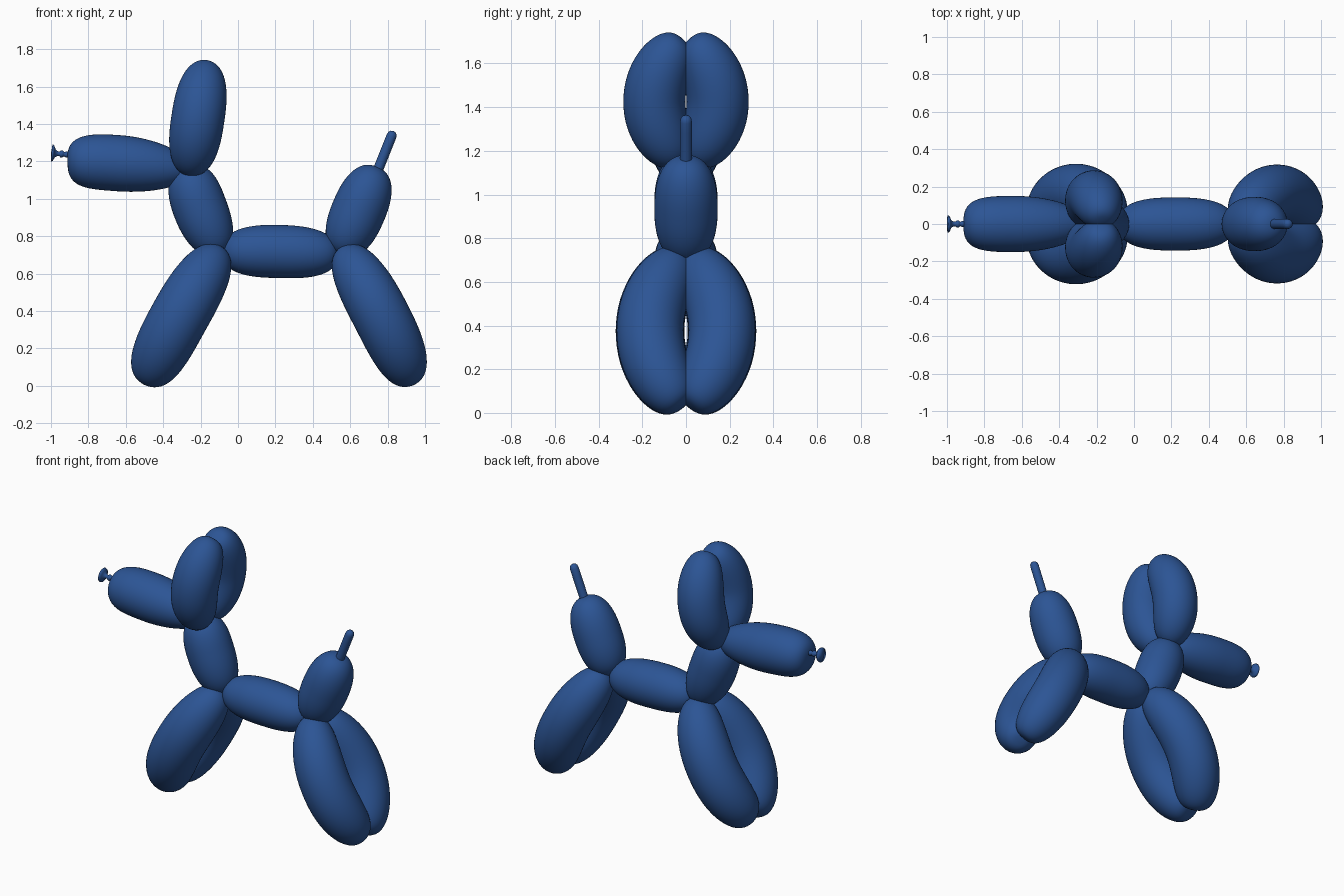
import bpy, bmesh, math
from mathutils import Vector

if "Cube" in bpy.data.objects:
    bpy.data.objects.remove(bpy.data.objects["Cube"])

blue = bpy.data.materials.new("blue")
blue.diffuse_color = (0.025, 0.09, 0.3, 1)
blue.use_nodes = True
blue.node_tree.nodes["Principled BSDF"].inputs["Base Color"].default_value = blue.diffuse_color
SIDES, RINGS = 48, 40


def sweep(name, path, radii, mirror=False):
    """Round tube with one radius per path point, closed at both ends."""
    bm = bmesh.new()
    rings = []
    for i in range(1, len(path) - 1):
        t = (path[i + 1] - path[i - 1]).normalized()
        a = t.cross(Vector((0, 1, 0))).normalized()
        b = t.cross(a)
        rings.append([bm.verts.new(path[i] + radii[i] * (
            a * math.cos(math.tau * k / SIDES) + b * math.sin(math.tau * k / SIDES)))
            for k in range(SIDES)])
    for r, q in zip(rings, rings[1:]):
        for k in range(SIDES):
            bm.faces.new((r[k - 1], r[k], q[k], q[k - 1]))
    for ring, tip in ((rings[0], path[0]), (rings[-1], path[-1])):
        v = bm.verts.new(tip)
        for k in range(SIDES):
            bm.faces.new((ring[k - 1], ring[k], v))
    bmesh.ops.recalc_face_normals(bm, faces=bm.faces)
    for f in bm.faces:
        f.smooth = True
    mesh = bpy.data.meshes.new(name)
    bm.to_mesh(mesh)
    bm.free()
    mesh.materials.append(blue)
    obj = bpy.data.objects.new(name, mesh)
    bpy.context.collection.objects.link(obj)
    if mirror:
        mod = obj.modifiers.new("mirror", 'MIRROR')
        mod.use_axis = (False, True, False)
        mod.use_mirror_merge = False
    return obj


def balloon(name, p0, p1, p2, r, n0=2.6, n1=2.6, mirror=False):
    """Balloon segment through three points; n0 and n1 set end bluntness."""
    p0, p1, p2 = Vector(p0), Vector(p1), Vector(p2)
    path, radii = [], []
    for i in range(RINGS + 1):
        s = -math.cos(math.pi * i / RINGS)
        path.append(p0 * (s * (s - 1) / 2) + p1 * (1 - s * s) + p2 * (s * (s + 1) / 2))
        n = n0 if s < 0 else n1
        radii.append(r * max(0, 1 - abs(s) ** n) ** (1 / n))
    return sweep(name, path, radii, mirror)


# Torso, neck and head
balloon("body", (-0.085, 0, 0.715), (0.22, 0, 0.718), (0.535, 0, 0.70), 0.142, 2.6, 2.6)
balloon("neck", (-0.27, 0, 1.18), (-0.205, 0, 0.955), (-0.09, 0, 0.70), 0.145, 2.4, 2.4)
balloon("snout", (-0.912, 0, 1.20), (-0.64, 0, 1.19), (-0.25, 0, 1.15), 0.15, 2.9, 2.1)

# Paired ears and legs
balloon("ears", (-0.255, 0.02, 1.15), (-0.215, 0.145, 1.425), (-0.17, 0.02, 1.715),
        0.142, 2.7, 2.7, True)
balloon("front_legs", (-0.10, 0.02, 0.725), (-0.31, 0.165, 0.375), (-0.485, 0.02, 0.035),
        0.157, 2.8, 3.2, True)
balloon("back_legs", (0.565, 0.02, 0.725), (0.765, 0.165, 0.375), (0.925, 0.02, 0.03),
        0.153, 2.8, 3.0, True)

# Tail and its thin uninflated end
balloon("tail", (0.545, 0, 0.70), (0.645, 0, 0.935), (0.745, 0, 1.17), 0.145, 2.4, 2.4)
a, b = Vector((0.735, 0, 1.12)), Vector((0.832, 0, 1.363))
steps = [0, 0.001, 0.15, 0.3, 0.5, 0.7, 0.88, 0.94, 0.98, 1]
rad = [0, .027, .027, .027, .027, .027, .027, .024, .015, 0]
sweep("tail_tip", [a.lerp(b, t) for t in steps], rad)

# Tied knot with flared lip on the nose
prof = [(-.975, 0), (-.98, .012), (-.987, .027), (-.996, .037), (-1.0, .042), (-.996, .046),
        (-.987, .043), (-.982, .032), (-.976, .02), (-.965, .013), (-.955, .012), (-.949, .018),
        (-.942, .02), (-.934, .016), (-.929, .011), (-.922, .015), (-.91, .016), (-.89, 0)]
sweep("knot", [Vector((x, 0, 1.245 - 0.1 * (x + 1))) for x, r in prof], [r for x, r in prof])
